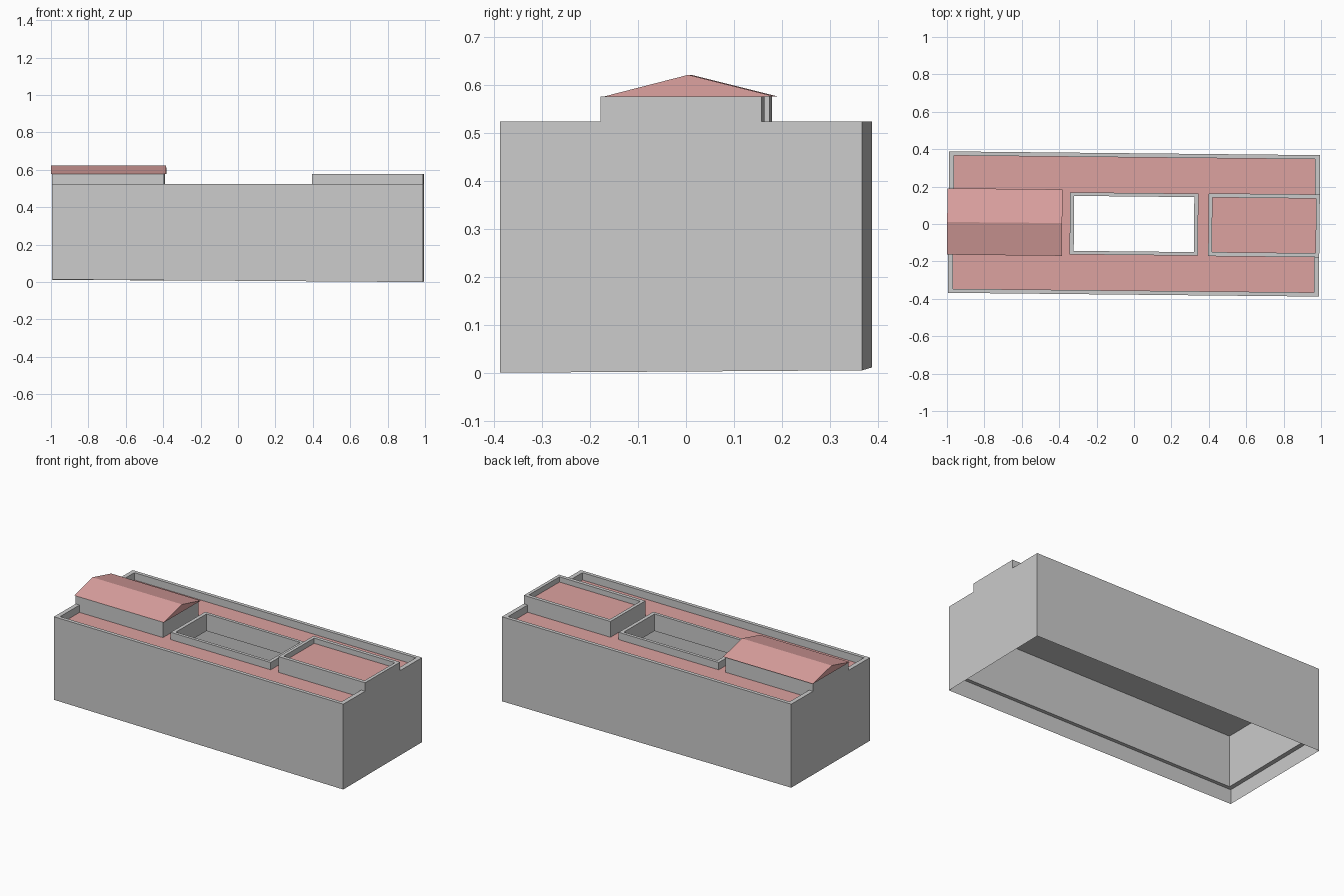
import bpy, math
from mathutils import Matrix

if "Cube" in bpy.data.objects:
    bpy.data.objects.remove(bpy.data.objects["Cube"])

ROT = Matrix.Rotation(-0.0101, 4, 'Z')   # whole building is turned slightly

red = bpy.data.materials.new("roof_red")
red.diffuse_color = (0.72, 0.36, 0.35, 1)
red.use_nodes = True
red.node_tree.nodes["Principled BSDF"].inputs["Base Color"].default_value = red.diffuse_color


def make(name, verts, faces, mat=None):
    me = bpy.data.meshes.new(name)
    me.from_pydata(verts, [], faces)
    me.transform(ROT)
    me.update()
    ob = bpy.data.objects.new(name, me)
    bpy.context.collection.objects.link(ob)
    if mat:
        me.materials.append(mat)
    return ob


def loop(rect, z):
    x0, x1, y0, y1 = rect
    zs = z if isinstance(z, tuple) else (z,) * 4
    return [(x, y, h) for (x, y), h in zip([(x0, y0), (x1, y0), (x1, y1), (x0, y1)], zs)]


def bands(name, loops, pairs, mat=None):
    """Join rectangular loops pairwise with quads."""
    verts = [v for r, z in loops for v in loop(r, z)]
    faces = []
    for a, b in pairs:
        for i in range(4):
            j = (i + 1) % 4
            faces.append((a * 4 + i, a * 4 + j, b * 4 + j, b * 4 + i))
    return make(name, verts, faces, mat)


def frame(name, outer, inner, z0, z1):
    return bands(name, [(outer, z0), (outer, z1), (inner, z1), (inner, z0)],
                 [(0, 1), (1, 2), (2, 3), (3, 0)])


def inset(r, dx, dy):
    return (r[0] + dx, r[1] - dx, r[2] + dy, r[3] - dy)


TOP, ROOF, CEIL, BOX = 0.525, 0.48, 0.42, 0.577
outer = (-0.992, 0.992, -0.378, 0.378)
inner = inset(outer, 0.027, 0.022)
court = (-0.343, 0.343, -0.166, 0.166)
court_in = inset(court, 0.022, 0.019)

# Outer walls: thin uneven skirt at the bottom, thick wall and parapet above
bands("outer_walls",
      [(outer, (0.014, 0.0, 0.005, 0.011)), (outer, 0.103), (outer, TOP),
       (inner, TOP), (inner, 0.103)],
      [(0, 1), (1, 2), (2, 3), (3, 4), (4, 1)])

# Main roof deck with courtyard opening, grey ceiling below
bands("main_roof", [(inner, ROOF), (court, ROOF)], [(0, 1)], red)
bands("ceiling", [(court, CEIL), (inner, CEIL)], [(0, 1)])
frame("courtyard_walls", court, court_in, CEIL, TOP)

# Right rooftop block with its own parapet and sunken roof
block = (0.398, 0.992, -0.168, 0.168)
block_in = inset(block, 0.02, 0.022)
frame("right_block_walls", block, block_in, ROOF, BOX)
make("right_block_roof", loop(block_in, 0.545), [(0, 1, 2, 3)], red)

# Left rooftop block
left = (-0.992, -0.393, -0.17, 0.17)
make("left_block", loop(left, ROOF) + loop(left, BOX),
     [(3, 2, 1, 0), (4, 5, 6, 7), (0, 1, 5, 4), (1, 2, 6, 5), (2, 3, 7, 6), (3, 0, 4, 7)])

# Gable roof prism over the left block
xa, xb = -0.999, -0.384
prof = [(-0.174, BOX), (0.181, BOX), (0.001, 0.622)]
make("gable_roof", [(x, y, z) for x in (xa, xb) for y, z in prof],
     [(0, 2, 1), (3, 4, 5), (0, 1, 4, 3), (1, 2, 5, 4), (2, 0, 3, 5)], red)
